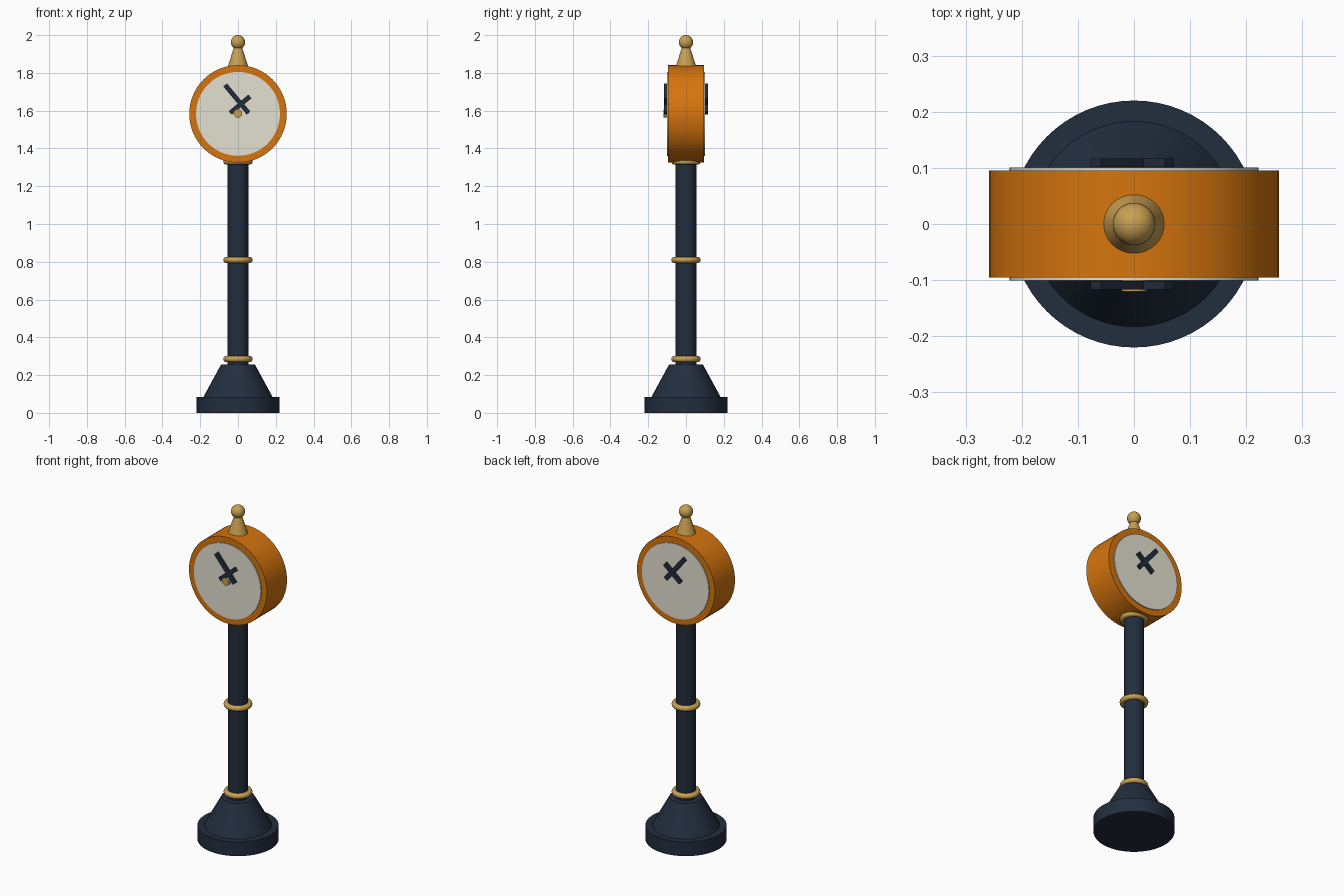
import bpy
import math
from mathutils import Vector

if "Cube" in bpy.data.objects:
    bpy.data.objects.remove(bpy.data.objects["Cube"], do_unlink=True)


def material(name, rgb):
    m = bpy.data.materials.new(name)
    m.use_nodes = True
    m.diffuse_color = (*rgb, 1)
    m.node_tree.nodes["Principled BSDF"].inputs["Base Color"].default_value = (*rgb, 1)
    return m


NAVY = material("dark navy", (0.016, 0.027, 0.048))
GOLD = material("brass", (0.58, 0.35, 0.085))
ORANGE = material("orange", (0.67, 0.178, 0.004))
CREAM = material("cream", (0.77, 0.75, 0.64))


def finish(name, mat, smooth=True):
    ob = bpy.context.object
    ob.name = name
    ob.data.materials.append(mat)
    if smooth:
        bpy.ops.object.shade_smooth_by_angle(angle=math.radians(35))
    return ob


def upright(name, mat, r_bottom, r_top, z0, z1):
    bpy.ops.mesh.primitive_cone_add(vertices=64, radius1=r_bottom, radius2=r_top,
                                    depth=z1 - z0, location=(0, 0, (z0 + z1) / 2))
    return finish(name, mat)


def facing_disc(name, mat, radius, z, y0, y1):
    bpy.ops.mesh.primitive_cylinder_add(vertices=64, radius=radius, depth=abs(y1 - y0),
                                        location=(0, (y0 + y1) / 2, z),
                                        rotation=(math.pi / 2, 0, 0))
    return finish(name, mat)


def hand(name, start, end, y, width=0.025, depth=0.015):
    # A flat bar between two (x, z) points
    a, b = Vector(start), Vector(end)
    mid, d = (a + b) / 2, b - a
    bpy.ops.mesh.primitive_cube_add(size=1, location=(mid.x, y, mid.y),
                                    rotation=(0, -math.atan2(d.y, d.x), 0))
    bpy.context.object.scale = (d.length, depth, width)
    return finish(name, NAVY, smooth=False)


# Base and post
upright("base_plinth", NAVY, 0.22, 0.22, 0, 0.085)
upright("base_cone", NAVY, 0.183, 0.09, 0.085, 0.255)
upright("post", NAVY, 0.055, 0.055, 0.25, 1.36)

# Brass collars
for label, z in (("lower", 0.285), ("middle", 0.81), ("upper", 1.33)):
    bpy.ops.mesh.primitive_torus_add(major_radius=0.062, minor_radius=0.016,
                                     major_segments=48, minor_segments=16,
                                     location=(0, 0, z))
    finish(label + "_collar", GOLD)

# Clock drum, dials and hands on both sides
HEAD_Z = 1.583
facing_disc("clock_drum", ORANGE, 0.258, HEAD_Z, -0.095, 0.095)
for label, s in (("front", -1), ("back", 1)):
    facing_disc(label + "_dial", CREAM, 0.222, HEAD_Z, s * 0.085, s * 0.101)
    hand(label + "_minute_hand", (-0.068, 1.736), (0.056, 1.587), s * 0.109)
    hand(label + "_hour_hand", (-0.041, 1.588), (0.063, 1.675), s * 0.109)

# Brass hub on the front dial
facing_disc("front_hub", GOLD, 0.022, HEAD_Z + 0.002, -0.12, -0.1)

# Finial
upright("finial_cone", GOLD, 0.054, 0.018, 1.835, 1.945)
bpy.ops.mesh.primitive_uv_sphere_add(segments=32, ring_count=16, radius=0.038,
                                     location=(0, 0, 1.962))
finish("finial_ball", GOLD)
